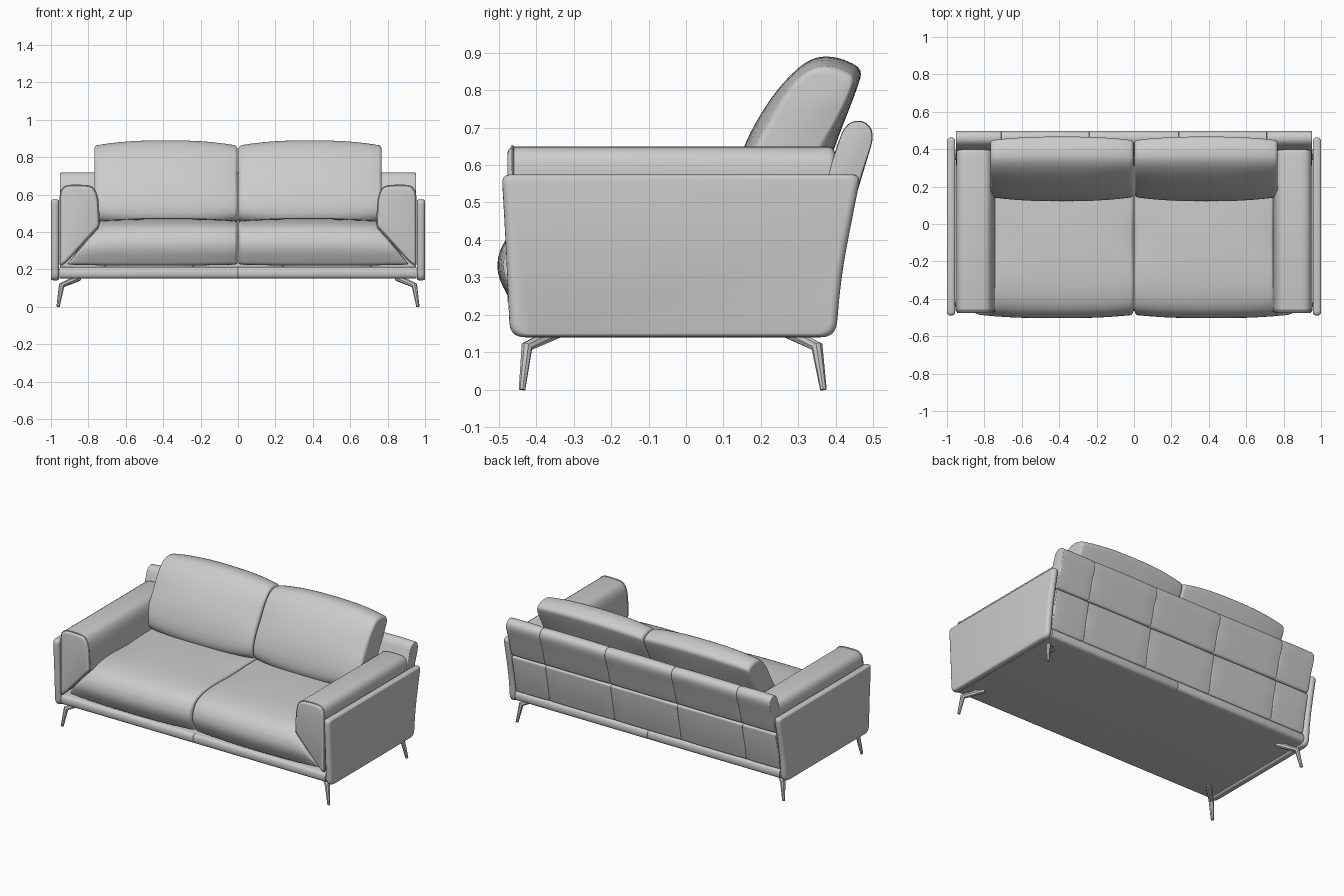
import bpy, bmesh, math
from mathutils import Vector

if "Cube" in bpy.data.objects:
    bpy.data.objects.remove(bpy.data.objects["Cube"])

grey = bpy.data.materials.new("soft grey")
grey.diffuse_color = (0.6, 0.6, 0.6, 1)
grey.use_nodes = True
grey.node_tree.nodes["Principled BSDF"].inputs["Base Color"].default_value = grey.diffuse_color


def soft(poly, r=0.02, n=5):
    """Round the corners of a closed 2D polygon; a third value overrides the radius."""
    out = []
    for i, p in enumerate(poly):
        c = Vector(p[:2])
        rad = p[2] if len(p) > 2 else r
        a = Vector(poly[i - 1][:2]) - c
        b = Vector(poly[(i + 1) % len(poly)][:2]) - c
        p0 = c + a.normalized() * min(rad, a.length * 0.48)
        p2 = c + b.normalized() * min(rad, b.length * 0.48)
        for k in range(n + 1):
            t = k / n
            out.append(p0 * (1 - t) ** 2 + c * 2 * t * (1 - t) + p2 * t * t)
    return out


def finish(ob, angle=40):
    ob.data.materials.clear()
    ob.data.materials.append(grey)
    bpy.ops.object.select_all(action='DESELECT')
    ob.select_set(True)
    bpy.context.view_layer.objects.active = ob
    bpy.ops.object.shade_smooth_by_angle(angle=math.radians(angle))


def loft(name, prof, u0, u1, place, r=0.02, crown=0.0, mids=1):
    """Sweep a profile from u0 to u1 with rounded ends and an optional crowned middle."""
    steps = [math.pi / 2 * k / 4 for k in range(4, -1, -1)]
    secs = [(u0 + r * (1 - math.sin(a)), r * (1 - math.cos(a))) for a in steps]
    secs += [(u0 + r + (u1 - u0 - 2 * r) * k / mids, 0) for k in range(1, mids)]
    secs += [(u1 - r * (1 - math.sin(a)), r * (1 - math.cos(a))) for a in reversed(steps)]
    lo = Vector((min(p.x for p in prof), min(p.y for p in prof)))
    hi = Vector((max(p.x for p in prof), max(p.y for p in prof)))
    mid = (lo + hi) / 2
    bm = bmesh.new()
    rings = []
    for u, s in secs:
        s += crown * abs(2 * (u - u0) / (u1 - u0) - 1) ** 2.5
        ring = []
        for p in prof:
            d = mid - p
            q = p + d.normalized() * s
            ring.append(bm.verts.new(place(u, q.x, q.y)))
        rings.append(ring)
    n = len(prof)
    for A, B in zip(rings, rings[1:]):
        for i in range(n):
            bm.faces.new((A[i], A[(i + 1) % n], B[(i + 1) % n], B[i]))
    bm.faces.new(rings[0])
    bm.faces.new(rings[-1])
    bmesh.ops.remove_doubles(bm, verts=bm.verts, dist=1e-5)
    bmesh.ops.recalc_face_normals(bm, faces=bm.faces)
    me = bpy.data.meshes.new(name)
    bm.to_mesh(me)
    bm.free()
    ob = bpy.data.objects.new(name, me)
    bpy.context.collection.objects.link(ob)
    finish(ob)


def tube(name, pts, depth, radii=None, closed=False):
    cu = bpy.data.curves.new(name, 'CURVE')
    cu.dimensions = '3D'
    cu.bevel_depth = depth
    cu.bevel_resolution = 2
    cu.use_fill_caps = True
    sp = cu.splines.new('POLY')
    sp.points.add(len(pts) - 1)
    for i, p in enumerate(pts):
        sp.points[i].co = (*p, 1)
        sp.points[i].radius = radii[i] if radii else 1
    sp.use_cyclic_u = closed
    ob = bpy.data.objects.new(name, cu)
    bpy.context.collection.objects.link(ob)
    bpy.ops.object.select_all(action='DESELECT')
    ob.select_set(True)
    bpy.context.view_layer.objects.active = ob
    bpy.ops.object.convert(target='MESH')
    finish(bpy.context.view_layer.objects.active)


# Outlines: panel, rail, cushions and back frame are (y, z); the arm is (x, z)
panel = soft([(-0.47, 0.14, 0.04), (0.40, 0.14, 0.04), (0.415, 0.31, 0.1),
              (0.467, 0.575, 0.025), (-0.492, 0.575, 0.025), (-0.482, 0.40, 0.1)])
rail = soft([(-0.465, 0.15), (0.40, 0.15), (0.40, 0.212), (-0.465, 0.212)], 0.028)
seat = soft([(-0.46, 0.22, 0.02), (-0.515, 0.325, 0.15), (-0.475, 0.425, 0.15),
             (-0.36, 0.465, 0.1), (-0.1, 0.478, 0.2), (0.34, 0.465, 0.02), (0.34, 0.22, 0.02)])
cushion = soft([(0.18, 0.42), (0.11, 0.48), (0.145, 0.64), (0.23, 0.79), (0.325, 0.886),
                (0.40, 0.892), (0.472, 0.858, 0.03), (0.46, 0.81), (0.385, 0.62), (0.33, 0.42)], 0.15)
arm = soft([(0.95, 0.22, 0.01), (0.95, 0.645, 0.06), (0.85, 0.651, 0.05), (0.752, 0.64, 0.1),
            (0.742, 0.43, 0.02), (0.925, 0.235, 0.02)])
upper = soft([(0.36, 0.462, 0.01), (0.375, 0.57, 0.05), (0.425, 0.712, 0.04), (0.475, 0.722, 0.04),
              (0.505, 0.685, 0.04), (0.47, 0.57, 0.1), (0.438, 0.462, 0.015)])
lower = soft([(0.31, 0.208), (0.35, 0.46), (0.44, 0.46), (0.42, 0.34), (0.392, 0.208)], 0.015)

# Seat spreads outward below the slanted arm fronts
def seat_edge(z):
    return 0.92 - 0.172 * min(1, max(0, (z - 0.22) / 0.205))


for s, side in ((1, "right"), (-1, "left")):
    along_x = lambda u, a, b: (s * u, a, b)
    along_y = lambda u, a, b: (s * a, u, b)
    loft(side + "_side_panel", panel, 0.956, 1.0, along_x, r=0.0215)
    loft(side + "_base_rail", rail, 0.0, 0.955, along_x, r=0.003)
    loft(side + "_seat_cushion", seat, 0.004, 1.0,
         lambda u, a, b: (s * u * seat_edge(b), a, b), r=0.022, crown=0.018, mids=12)
    loft(side + "_back_cushion", cushion, 0.003, 0.768,
         lambda u, a, b: (s * u, a, b), r=0.018, crown=0.03, mids=12)
    loft(side + "_armrest", arm, -0.477, 0.398, along_y, r=0.018)

    # Piping around the arm front
    tube(side + "_arm_piping", [(s * p.x, -0.464, p.y) for p in arm], 0.004, closed=True)

    # Bent, tapered legs
    for name, foot, knee, top in (("front", -0.438, -0.425, -0.34), ("rear", 0.367, 0.35, 0.27)):
        tube(f"{side}_{name}_leg",
             [(s * 0.962, foot, 0.0), (s * 0.943, knee, 0.115), (s * 0.85, top, 0.155)],
             0.016, radii=(0.55, 1, 1.1))

# Two rows of five upholstered back panels
seams = (-0.952, -0.71, -0.24, 0.24, 0.71, 0.952)
for i, (x0, x1) in enumerate(zip(seams, seams[1:])):
    for row, prof in (("upper", upper), ("lower", lower)):
        loft(f"{row}_back_panel_{i + 1}", prof, x0, x1, lambda u, a, b: (u, a, b),
             r=0.006, crown=0.002, mids=6)
